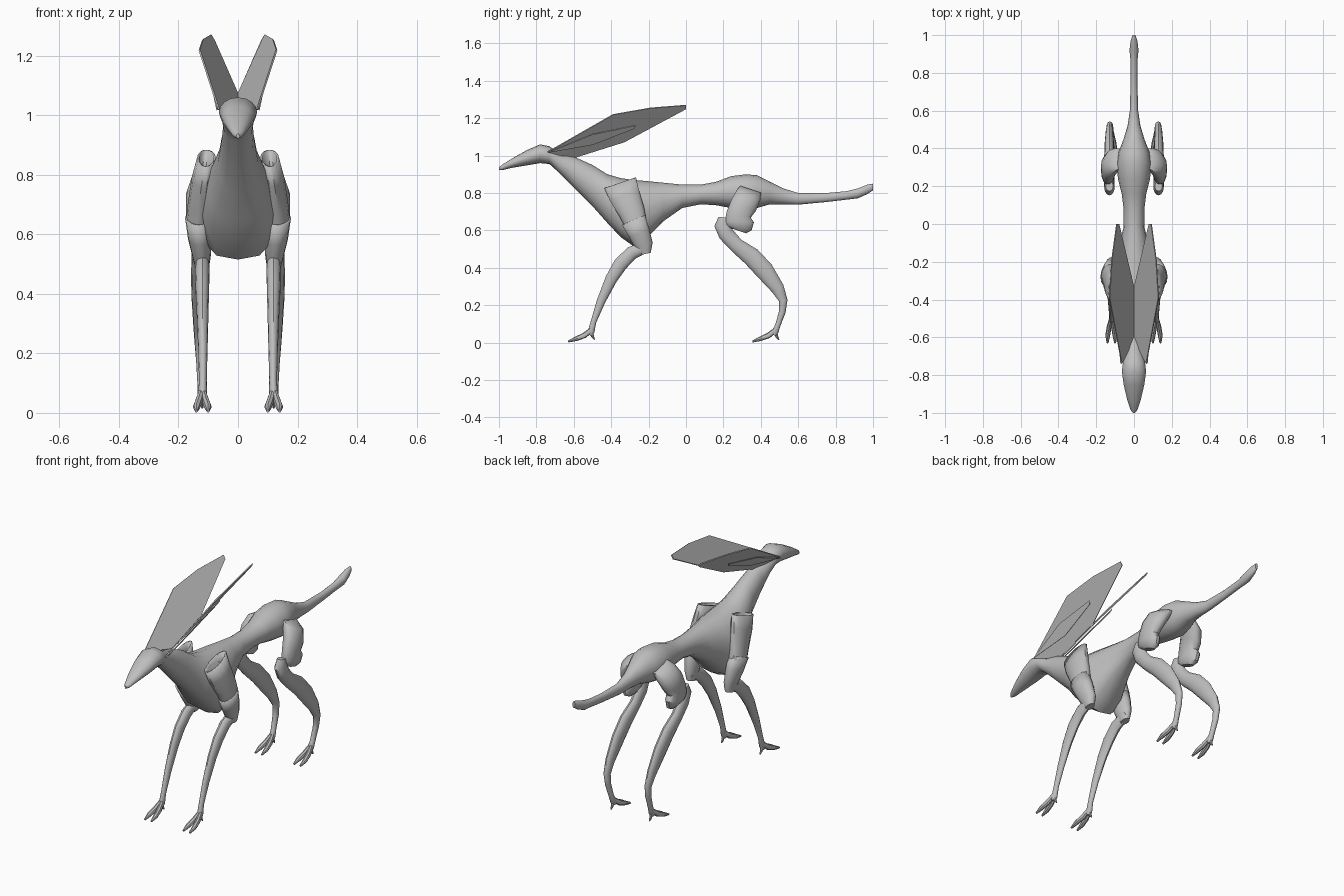
import bpy, bmesh, math
from mathutils import Vector

grey = bpy.data.materials.new("plain grey")
grey.diffuse_color = (0.52, 0.52, 0.52, 1)


def finish(name, bm, angle=40):
    bmesh.ops.recalc_face_normals(bm, faces=bm.faces)
    me = bpy.data.meshes.new(name)
    bm.to_mesh(me)
    bm.free()
    me.materials.append(grey)
    ob = bpy.data.objects.new(name, me)
    bpy.context.collection.objects.link(ob)
    bpy.ops.object.select_all(action='DESELECT')
    ob.select_set(True)
    bpy.context.view_layer.objects.active = ob
    bpy.ops.object.shade_smooth_by_angle(angle=math.radians(angle))
    return ob


def loft(name, stations, sides, upright=False, open_start=False, angle=40):
    """Skin ellipses: centre x, y, z, half width, half depth, optional squareness below."""
    bm = bmesh.new()
    pts = [Vector(s[:3]) for s in stations]
    rings = []
    for i, s in enumerate(stations):
        t = pts[min(i + 1, len(pts) - 1)] - pts[max(i - 1, 0)]
        v = Vector((0, 0, 1)) if upright else Vector((0, -t.z, t.y)).normalized()
        ring = []
        for k in range(sides):
            a = 2 * math.pi * k / sides
            c, d = math.cos(a), math.sin(a)
            if len(s) > 5 and d < -.01:
                c = math.copysign(abs(c) ** s[5], c) if abs(c) > .01 else 0
            ring.append(bm.verts.new(pts[i] + Vector((s[3] * c, 0, 0)) + v * s[4] * d))
        rings.append(ring)
    for a, b in zip(rings, rings[1:]):
        for k in range(sides):
            n = (k + 1) % sides
            bm.faces.new((a[k], a[n], b[n], b[k]))
    if not open_start:
        bm.faces.new(rings[0])
    bm.faces.new(rings[-1])
    return finish(name, bm, angle)


def plate(name, points, thickness, offset, side):
    """Thin flat blade from an outline."""
    bm = bmesh.new()
    vs = [Vector((x * side, y, z)) for x, y, z in points]
    n = (vs[1] - vs[0]).cross(vs[-2] - vs[0]).normalized()
    if n.x * side < 0:
        n = -n
    lo = [bm.verts.new(v + n * offset) for v in vs]
    hi = [bm.verts.new(v + n * (offset + thickness)) for v in vs]
    bm.faces.new(lo)
    bm.faces.new(hi)
    for k in range(len(vs)):
        j = (k + 1) % len(vs)
        bm.faces.new((lo[k], lo[j], hi[j], hi[k]))
    return finish(name, bm, 20)


# Body, neck, head and tail: y, top, bottom, half width
profile = [
    (-1.0, .938, .922, .006), (-.985, .95, .922, .018), (-.93, .985, .935, .036), (-.85, 1.03, .948, .055),
    (-.78, 1.06, .96, .064), (-.73, 1.05, .955, .058), (-.68, 1.015, .91, .05),
    (-.60, .995, .83, .055), (-.50, .95, .73, .068), (-.42, .90, .64, .098),
    (-.35, .88, .565, .125), (-.28, .87, .515, .135), (-.22, .865, .55, .118),
    (-.12, .855, .65, .080), (-.02, .845, .72, .056), (.08, .845, .74, .055),
    (.16, .86, .735, .065), (.24, .89, .72, .085), (.32, .90, .71, .092),
    (.38, .895, .72, .082), (.45, .86, .74, .055), (.52, .825, .74, .034),
    (.60, .80, .738, .022), (.75, .80, .752, .018), (.86, .81, .765, .018),
    (.92, .825, .772, .024), (.97, .845, .795, .018), (1.0, .85, .815, .008)]
loft("body", [(0, y, (t + b) / 2, w, (t - b) / 2, .65 if -.45 < y < -.1 else 1)
              for y, t, b, w in profile], 16, upright=True)

for side, tag in ((1, "right"), (-1, "left")):
    def limb(name, rows, sides=12, **kw):
        return loft(tag + "_" + name, [(r[0] * side, *r[1:]) for r in rows], sides, **kw)

    # Large blade ear with a narrow inner layer
    plate(tag + "_ear", [(.065, -.74, 1.02), (.13, -.39, 1.22), (.118, -.19, 1.255), (.092, 0, 1.27),
                         (.08, 0, 1.25), (.002, -.33, 1.073), (.002, -.61, .985)], .006, -.003, side)
    plate(tag + "_inner_ear", [(.065, -.74, 1.02), (.085, -.5, 1.118), (.07, -.27, 1.165),
                               (.062, -.28, 1.148), (.045, -.5, 1.062)], .004, .005, side)

    # Shoulder sleeve and elbow sleeve
    sleeve = limb("shoulder", [(.106, -.352, .855, .032, .092), (.114, -.33, .79, .042, .085),
                               (.126, -.29, .70, .043, .072), (.132, -.27, .64, .043, .062)], 14, open_start=True)
    elbow = limb("elbow", [(.133, -.28, .655, .045, .068), (.128, -.25, .585, .040, .060),
                           (.122, -.225, .52, .030, .050), (.120, -.215, .475, .020, .028)], 14, open_start=True)
    for ob in (sleeve, elbow):
        m = ob.modifiers.new("wall", 'SOLIDIFY')
        m.thickness = .008
        m.offset = -1

    # Thigh growing out of the hip, bulging at the bottom
    limb("thigh", [(.080, .345, .820, .026, .060), (.108, .335, .79, .048, .070),
                   (.130, .308, .735, .045, .074), (.136, .282, .685, .038, .068),
                   (.137, .285, .645, .038, .080), (.134, .28, .615, .034, .074),
                   (.132, .275, .60, .020, .050)], 14)

    # Lower legs
    limb("front_leg", [(.120, -.20, .52, .022, .03), (.120, -.29, .48, .025, .036),
                       (.120, -.35, .42, .023, .038), (.119, -.40, .34, .020, .032),
                       (.118, -.455, .22, .016, .023), (.118, -.495, .11, .013, .015),
                       (.119, -.507, .06, .015, .018), (.120, -.515, .04, .012, .014)])
    limb("hind_leg", [(.130, .20, .67, .020, .026), (.130, .195, .63, .028, .044),
                      (.130, .215, .58, .028, .042), (.130, .27, .52, .026, .040),
                      (.131, .35, .46, .027, .050), (.131, .42, .385, .025, .050),
                      (.130, .49, .29, .020, .036), (.128, .520, .225, .017, .023),
                      (.125, .515, .165, .015, .018), (.122, .49, .09, .014, .014),
                      (.120, .477, .06, .016, .018), (.120, .470, .04, .012, .014)])

    # Feet: two splayed front toes and a rear spur
    for part, y in (("front", -.51), ("hind", .475)):
        for dx, toe in ((.020, "outer"), (-.020, "inner")):
            limb(part + "_" + toe + "_toe",
                 [(.12 + dx * .2, y + .005, .068, .010, .014), (.12 + dx * .6, y - .035, .038, .013, .015),
                  (.12 + dx * .95, y - .08, .020, .013, .012), (.12 + dx, y - .120, .006, .005, .005)], 8)
        limb(part + "_spur", [(.12, y + .005, .05, .009, .010), (.12, y + .012, .03, .007, .007),
                              (.12, y + .022, .016, .003, .003)], 8)
